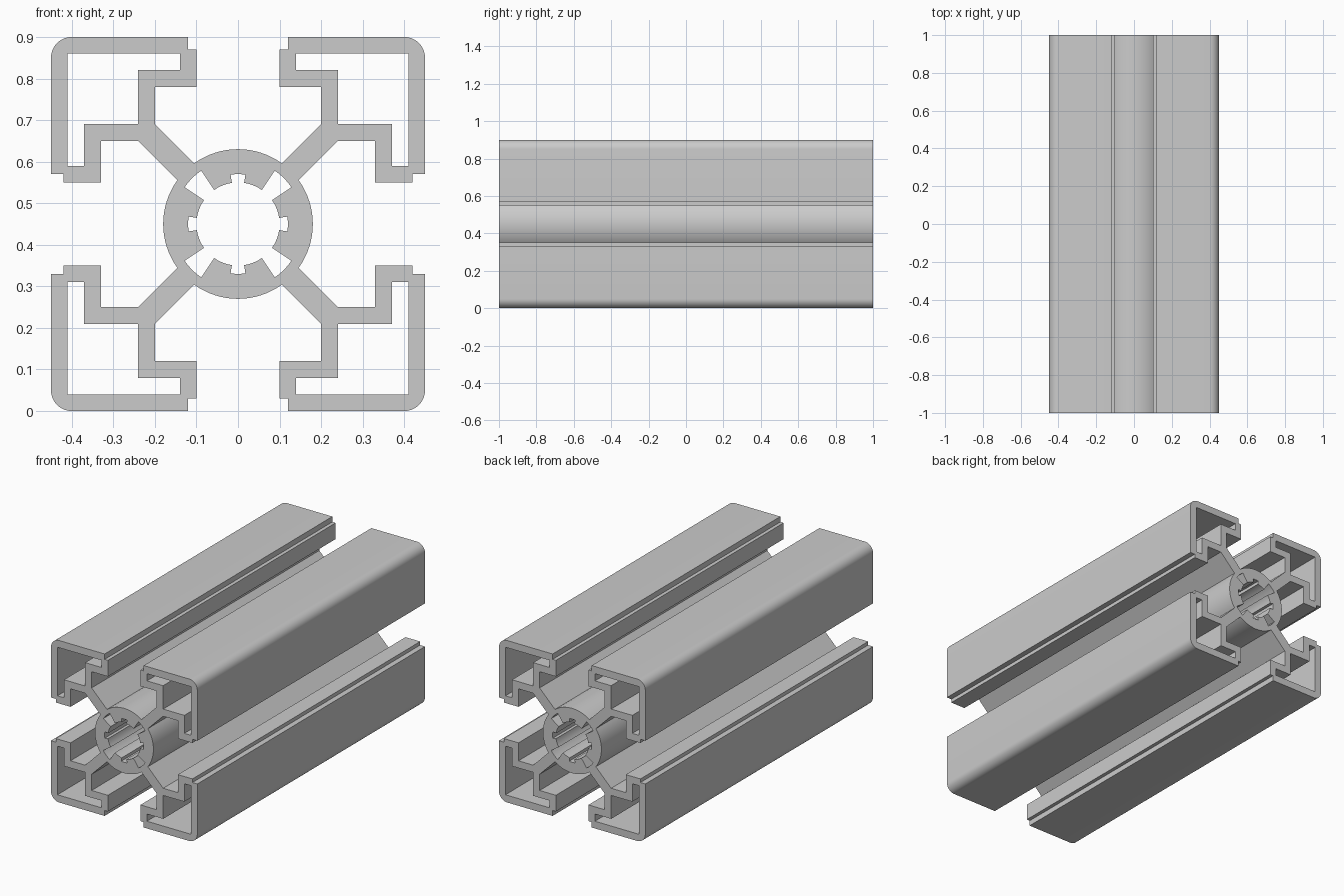
import bpy, bmesh
from math import radians, degrees, cos, sin, atan2

if "Cube" in bpy.data.objects:
    bpy.data.objects.remove(bpy.data.objects["Cube"])


def arc(r, a0, a1, steps, cx=0.0, cy=0.0):
    return [(cx + r * cos(radians(a0 + (a1 - a0) * i / steps)),
             cy + r * sin(radians(a0 + (a1 - a0) * i / steps))) for i in range(steps + 1)]


def turn(points, quarters):
    for _ in range(quarters):
        points = [(-y, x) for x, y in points]
    return points


def diagonal_mirror(points):
    return [(y, x) for x, y in reversed(points)]


# Quarter outline: web, slot lips, rounded corner, then the tube wall to the next web
half = [(0.1457, 0.1057), (0.24, 0.20), (0.33, 0.20), (0.33, 0.10),
        (0.42, 0.10), (0.42, 0.12), (0.45, 0.12)]
corner = arc(0.05, 0, 90, 10, 0.40, 0.40)
web_angle = degrees(atan2(0.1457, 0.1057))
tube = arc(0.18, web_angle, 180 - web_angle, 20)[1:-1]
outline = half + corner + diagonal_mirror(half) + tube

# Closed chamber in each corner
half_chamber = [(0.24, 0.24), (0.37, 0.24), (0.37, 0.14), (0.41, 0.14)]
chamber = half_chamber + [(0.41, 0.41)] + diagonal_mirror(half_chamber)[:-1]

# Quarter of the screw bore: small groove, tooth, deep pocket, tooth
bore = (arc(0.12, -8.5, 8.5, 4) + arc(0.10, 8.5, 35, 6)
        + arc(0.156, 34.5, 55.5, 6) + arc(0.10, 55, 81.5, 6))

loops = [sum((turn(outline, q) for q in range(4)), []),
         sum((turn(bore, q) for q in range(4)), [])]
loops += [turn(chamber, q) for q in range(4)]

# Fill the section and extrude it along the length
curve = bpy.data.curves.new("slotted_rail", 'CURVE')
curve.dimensions = '2D'
curve.fill_mode = 'BOTH'
curve.extrude = 1.0
for loop in loops:
    spline = curve.splines.new('POLY')
    spline.points.add(len(loop) - 1)
    for point, (x, y) in zip(spline.points, loop):
        point.co = (x, y, 0, 1)
    spline.use_cyclic_u = True

rail = bpy.data.objects.new("slotted_rail", curve)
bpy.context.collection.objects.link(rail)
rail.rotation_euler = (radians(90), 0, 0)
rail.location = (0, 0, 0.45)
bpy.context.view_layer.objects.active = rail
rail.select_set(True)
bpy.ops.object.convert(target='MESH')
rail = bpy.context.object

# Weld the end caps to the walls
bm = bmesh.new()
bm.from_mesh(rail.data)
bmesh.ops.remove_doubles(bm, verts=bm.verts, dist=1e-5)
bmesh.ops.recalc_face_normals(bm, faces=bm.faces)
bm.to_mesh(rail.data)
bm.free()
bpy.ops.object.shade_smooth_by_angle(angle=radians(30))
